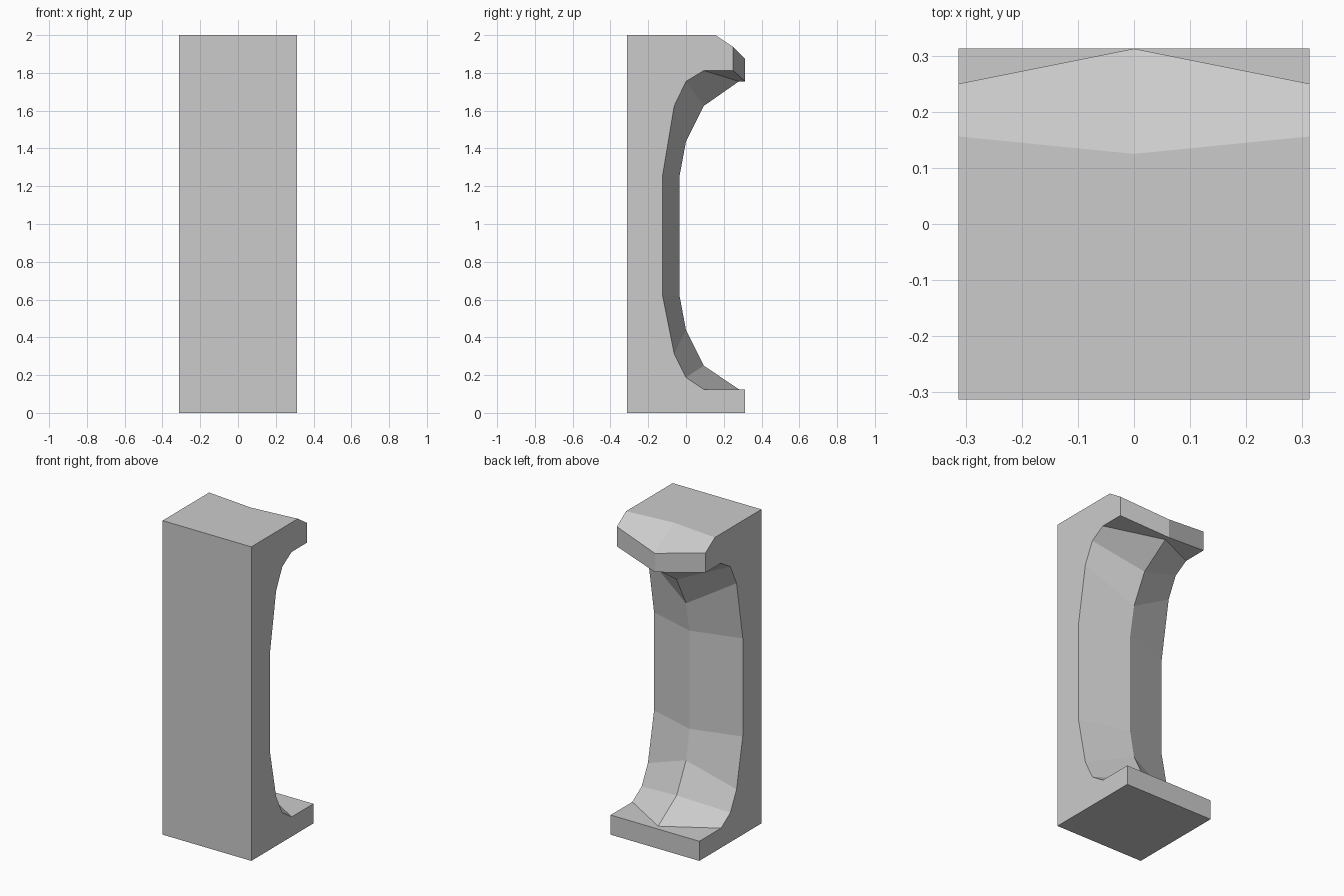
import bpy
import bmesh

cube = bpy.data.objects.get("Cube")
if cube:
    bpy.data.objects.remove(cube, do_unlink=True)

HALF = 0.3125

# Matching (y, z) outlines: at the sides, and along the middle ridge
SIDE = [(-HALF, 0), (HALF, 0), (HALF, 0.125), (0.094, 0.125), (0, 0.1875),
        (-0.0625, 0.3125), (-0.125, 0.625), (-0.125, 1.25), (-0.0625, 1.625),
        (0, 1.755), (0.094, 1.8125), (0.25, 1.8125), (0.25, 1.9375),
        (0.156, 2), (-HALF, 2)]
RIDGE = [(-HALF, 0), (HALF, 0), (HALF, 0.125), (0.28, 0.125), (0.094, 0.25),
         (0, 0.4375), (-0.035, 0.625), (-0.035, 1.25), (0, 1.4375),
         (0.094, 1.625), (0.28, 1.755), (HALF, 1.755), (HALF, 1.875),
         (0.125, 2), (-HALF, 2)]

# Plain stone grey
stone = bpy.data.materials.new("stone_grey")
stone.use_nodes = True
grey = (0.6, 0.6, 0.6, 1)
stone.diffuse_color = grey
stone.node_tree.nodes["Principled BSDF"].inputs["Base Color"].default_value = grey

# Loft the pillar: side, ridge, side
bm = bmesh.new()
rings = [[bm.verts.new((x, y, z)) for y, z in outline]
         for x, outline in ((-HALF, SIDE), (0, RIDGE), (HALF, SIDE))]
count = len(SIDE)
for a, b in zip(rings, rings[1:]):
    for i in range(count):
        j = (i + 1) % count
        bm.faces.new((a[i], a[j], b[j], b[i]))
bm.faces.new(rings[0])
bm.faces.new(rings[-1])
bmesh.ops.recalc_face_normals(bm, faces=bm.faces[:])

mesh = bpy.data.meshes.new("pillar_block")
bm.to_mesh(mesh)
bm.free()
mesh.materials.append(stone)
pillar = bpy.data.objects.new("pillar_block", mesh)
bpy.context.collection.objects.link(pillar)
